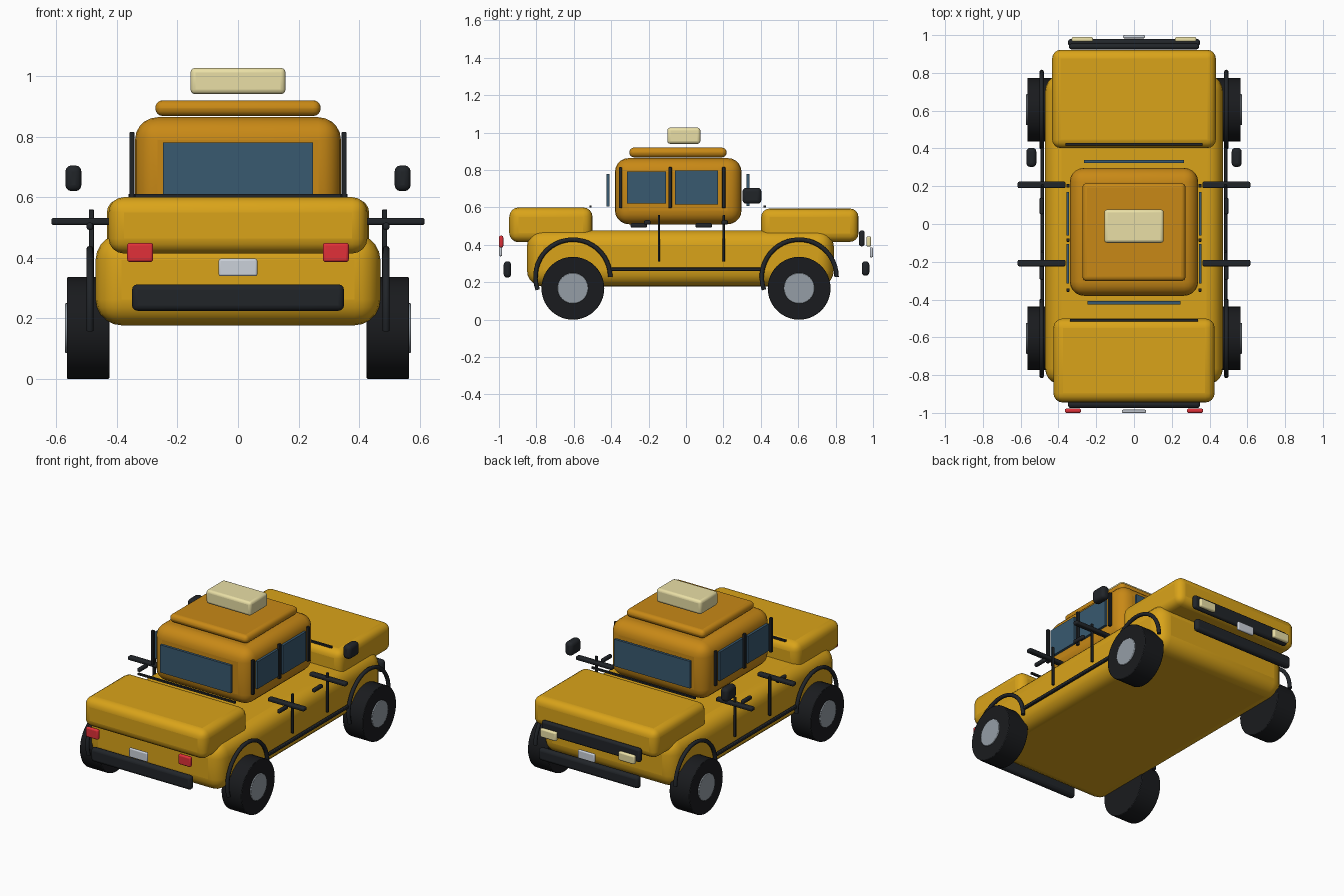
import bpy, math
from mathutils import Matrix

if "Cube" in bpy.data.objects:
    bpy.data.objects.remove(bpy.data.objects["Cube"])


def mat(name, r, g, b):
    m = bpy.data.materials.new(name)
    m.diffuse_color = (r, g, b, 1)
    m.use_nodes = True
    m.node_tree.nodes["Principled BSDF"].inputs["Base Color"].default_value = m.diffuse_color
    return m


YELLOW = mat("yellow_paint", 0.70, 0.37, 0.01)
AMBER = mat("amber_paint", 0.58, 0.25, 0.008)
BLACK = mat("black_trim", 0.015, 0.018, 0.022)
RUBBER = mat("rubber", 0.01, 0.011, 0.013)
GLASS = mat("glass", 0.04, 0.10, 0.16)
CREAM = mat("cream", 0.82, 0.74, 0.38)
RED = mat("red_lens", 0.75, 0.03, 0.04)
SILVER = mat("silver", 0.60, 0.64, 0.70)
HUB = mat("hub_grey", 0.30, 0.34, 0.38)


def finish(ob, name, material):
    ob.name = name
    ob.data.materials.append(material)
    bpy.ops.object.shade_smooth_by_angle(angle=math.radians(35))
    return ob


def box(name, xs, ys, zs, material, r=0.0, seg=3):
    """Box given by its extents, with rounded edges of radius r."""
    lo, hi = zip(xs, ys, zs)
    size = [b - a for a, b in zip(lo, hi)]
    bpy.ops.mesh.primitive_cube_add(size=1, location=[(a + b) / 2 for a, b in zip(lo, hi)])
    ob = bpy.context.object
    ob.data.transform(Matrix.Diagonal((*size, 1)))
    if r:
        bev = ob.modifiers.new("round", 'BEVEL')
        bev.width, bev.segments, bev.limit_method = r, seg, 'NONE'
    return finish(ob, name, material)


def pair(name, xs, ys, zs, material, r=0.0, seg=3):
    """The same box on both sides of the car."""
    box(name + "_right", xs, ys, zs, material, r, seg)
    box(name + "_left", (-xs[1], -xs[0]), ys, zs, material, r, seg)


def disc(name, x0, x1, y, z, radius, material, bevel):
    """Cylinder with its axis along x."""
    bpy.ops.mesh.primitive_cylinder_add(vertices=40, radius=radius, depth=abs(x1 - x0),
                                        location=((x0 + x1) / 2, y, z))
    ob = bpy.context.object
    ob.data.transform(Matrix.Rotation(math.pi / 2, 4, 'Y'))
    bev = ob.modifiers.new("round", 'BEVEL')
    bev.width, bev.segments, bev.limit_method = bevel, 2, 'ANGLE'
    return finish(ob, name, material)


def arch(name, x, y, z, radius, a0, a1, tube):
    """Round bar bent into an arc in the y-z plane."""
    cu = bpy.data.curves.new(name, 'CURVE')
    cu.dimensions = '3D'
    cu.bevel_depth, cu.bevel_resolution, cu.use_fill_caps = tube, 2, True
    n = 24
    sp = cu.splines.new('POLY')
    sp.points.add(n)
    for i, p in enumerate(sp.points):
        a = math.radians(a0 + (a1 - a0) * i / n)
        p.co = (x, y + radius * math.cos(a), z + radius * math.sin(a), 1)
    cu.materials.append(BLACK)
    bpy.context.collection.objects.link(bpy.data.objects.new(name, cu))


# Main body volumes
box("lower_body", (-.47, .47), (-.85, .79), (.177, .478), YELLOW, .085, 5)
box("front_hood", (-.427, .427), (-.945, -.50), (.414, .60), YELLOW, .05, 4)
box("rear_trunk", (-.433, .433), (.402, .922), (.416, .594), YELLOW, .045, 4)
box("cabin", (-.34, .34), (-.38, .297), (.51, .864), AMBER, .075, 5)
box("roof", (-.273, .273), (-.303, .217), (.868, .92), AMBER, .025, 4)
box("roof_sign", (-.157, .157), (-.1, .077), (.94, 1.027), CREAM, .016)

# Bumpers, grille, lights and plates
box("front_bumper", (-.35, .35), (-.975, -.935), (.225, .312), BLACK, .018)
box("rear_bumper", (-.35, .35), (.94, .98), (.235, .312), BLACK, .018)
box("rear_grille", (-.345, .345), (.925, .955), (.392, .477), BLACK, .013)
pair("red_light", (.28, .366), (-1, -.977), (.386, .449), RED, .009)
pair("pale_light", (.217, .33), (.965, .99), (.39, .445), CREAM, .009)
box("front_plate", (-.064, .064), (-1, -.983), (.339, .397), SILVER, .007)
box("rear_plate", (-.058, .058), (.983, 1), (.333, .387), SILVER, .007)

# Windows and the seam lines beside hood and trunk
box("front_windshield", (-.247, .247), (-.425, -.408), (.605, .78), GLASS)
box("rear_windshield", (-.265, .265), (.323, .339), (.607, .778), GLASS)
pair("front_side_window", (.343, .358), (-.315, -.107), (.62, .792), GLASS)
pair("rear_side_window", (.343, .358), (-.06, .17), (.615, .798), GLASS)
box("hood_seam", (-.34, .34), (-.517, -.504), (.599, .61), BLACK)
box("trunk_seam", (-.362, .362), (.415, .428), (.599, .61), BLACK)

# Window pillars
for label, y in (("front", -.35), ("middle", -.085), ("rear", .202)):
    pair(label + "_pillar", (.341, .358), (y - .009, y + .009), (.597, .815), BLACK, .003, 2)

# Side trim: sill, door seams, handles, cross bars and mirrors
pair("sill", (.476, .494), (-.41, .41), (.26, .279), BLACK, .004, 2)
for label, y in (("front", -.145), ("rear", .202)):
    pair(label + "_door_seam", (.476, .492), (y - .006, y + .006), (.31, .56), BLACK, .003, 2)
for label, y in (("front", -.252), ("rear", .095)):
    pair(label + "_handle", (.478, .50), (y - .044, y + .044), (.492, .516), BLACK, .008)
for label, y in (("front", -.207), ("rear", .207)):
    pair(label + "_cross_bar", (.362, .616), (y - .017, y + .017), (.508, .532), BLACK, .008)
pair("mirror", (.517, .57), (.302, .403), (.62, .705), BLACK, .02)

# Wheels, hubs and wheel arches
for label, y in (("front", -.605), ("rear", .605)):
    for side, s in (("right", 1), ("left", -1)):
        disc(f"{label}_{side}_tyre", s * .425, s * .565, y, .168, .168, RUBBER, .004)
        disc(f"{label}_{side}_hub", s * .54, s * .571, y, .168, .082, HUB, .003)
        arch(f"{label}_{side}_wheel_arch", s * .489, y, .228, .2, 0 - 0, 200, .012)
